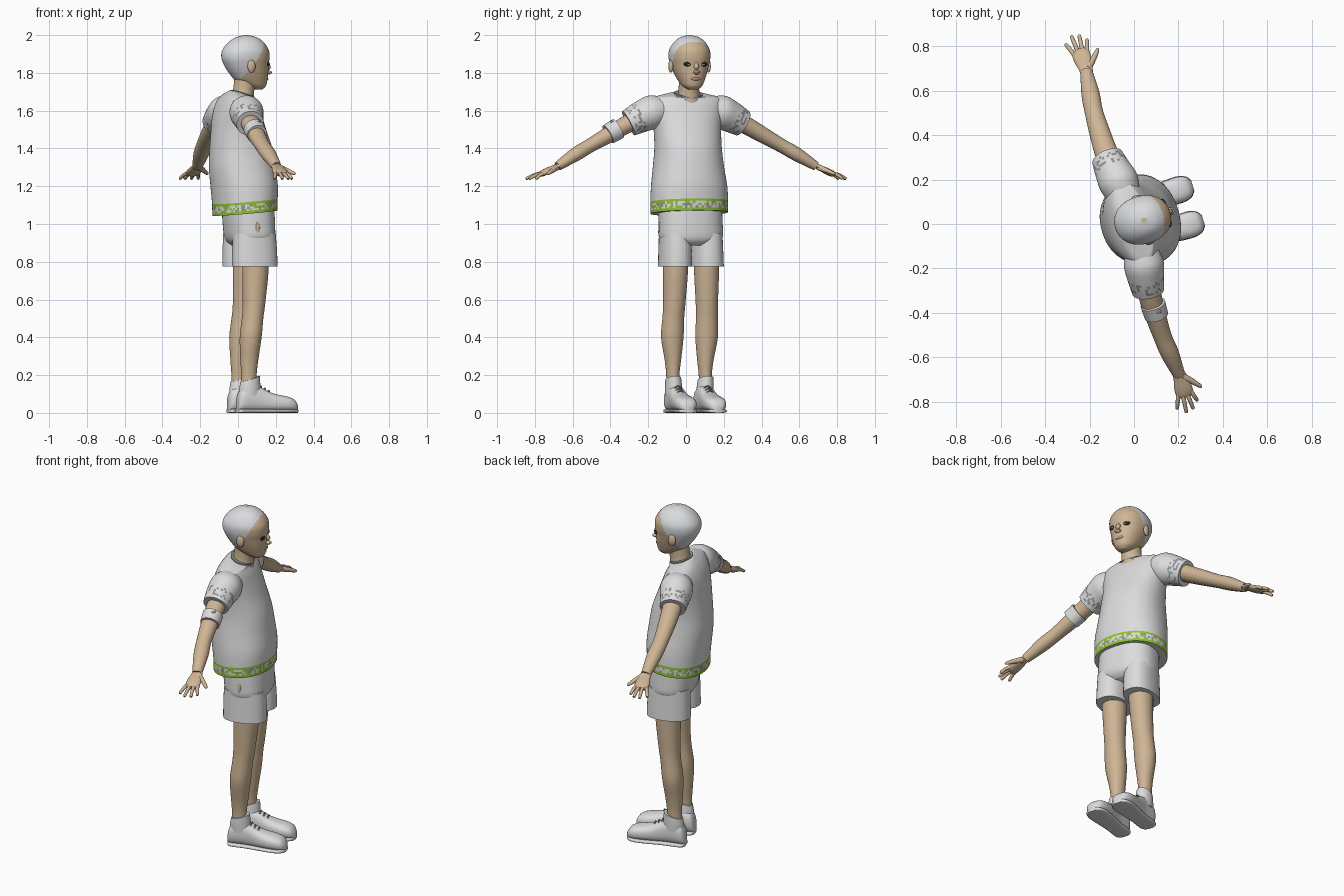
import bpy, bmesh, math, random
from mathutils import Vector, Matrix

random.seed(4)
if "Cube" in bpy.data.objects:
    bpy.data.objects.remove(bpy.data.objects["Cube"])

# The body is turned slightly: local +x is forward, local +y is the figure's left
PLACE = Matrix.Rotation(math.radians(17), 4, 'Z') @ Matrix.Translation((0, 0.006, 0))


def material(name, r, g, b):
    m = bpy.data.materials.new(name)
    m.use_nodes = True
    m.diffuse_color = (r, g, b, 1)
    bsdf = m.node_tree.nodes["Principled BSDF"]
    bsdf.inputs["Base Color"].default_value = (r, g, b, 1)
    bsdf.inputs["Roughness"].default_value = 0.8
    return m


WHITE = material("white cloth", .72, .72, .73)
HAIR = material("pale grey hair", .70, .71, .73)
SKIN = material("skin", .62, .46, .30)
LIP = material("lip", .50, .32, .22)
GREEN = material("green trim", .28, .55, .03)
DARK = material("dark", .015, .014, .012)
GREY = material("grey", .30, .30, .31)


def finish(name, bm, mats):
    bmesh.ops.recalc_face_normals(bm, faces=bm.faces)
    me = bpy.data.meshes.new(name)
    bm.to_mesh(me)
    bm.free()
    for m in mats:
        me.materials.append(m)
    me.polygons.foreach_set("use_smooth", [True] * len(me.polygons))
    me.set_sharp_from_angle(angle=math.radians(50))
    ob = bpy.data.objects.new(name, me)
    bpy.context.collection.objects.link(ob)
    ob.matrix_world = PLACE
    return ob


def spline(a, b, c, d, t):
    return b + (c - a) * (t / 2) + (a - b * 2.5 + c * 2 - d / 2) * t * t + \
        ((b - c) * 1.5 + (d - a) / 2) * t ** 3


def loft(name, rings, mats, seg=32, sub=4, power=2.0, rule=None):
    """Skin smooth rings given as (centre, half axis, half axis)."""
    rings = [[Vector(v) for v in r] for r in rings]
    n, rows = len(rings), []
    for k in range(n - 1):
        near = [rings[max(0, min(n - 1, k + o))] for o in (-1, 0, 1, 2)]
        for s in range(sub):
            rows.append([spline(*(r[q] for r in near), s / sub) for q in range(3)])
    rows.append(rings[-1])
    bm, loops = bmesh.new(), []
    for c, u, v in rows:
        loop = []
        for i in range(seg):
            t = 2 * math.pi * i / seg
            x, y = [math.copysign(abs(w) ** (2 / power), w) for w in (math.cos(t), math.sin(t))]
            loop.append(bm.verts.new(c + u * x + v * y))
        loops.append(loop)
    for j in range(len(loops) - 1):
        for i in range(seg):
            k = (i + 1) % seg
            f = bm.faces.new((loops[j][i], loops[j][k], loops[j + 1][k], loops[j + 1][i]))
            if rule:
                f.material_index = rule(f.calc_center_median(), j, i)
    bm.faces.new(loops[0])
    bm.faces.new(loops[-1])
    return finish(name, bm, mats)


def upright(rows, s=1):
    """Rows of (z, forward, side, half depth, half width, tilt)."""
    return [((f, l * s, z), (a, 0, a * tilt), (0, b, 0)) for z, f, l, a, b, tilt in rows]


def tube(name, pts, mats, s=1, flat=1.0, **kw):
    """Tube through (x, y, z, radius), thinned vertically by flat."""
    P = [Vector((x, y * s, z)) for x, y, z, r in pts]
    rings = []
    for i, p in enumerate(P):
        t = (P[min(i + 1, len(P) - 1)] - P[max(i - 1, 0)]).normalized()
        u = Vector((0, 0, 1)).cross(t)
        u = u.normalized() if u.length > .01 else Vector((0, 1, 0))
        rings.append((p, u * pts[i][3], t.cross(u) * pts[i][3] * flat))
    return loft(name, rings, mats, **kw)


def blob(name, centre, size, mat):
    bm = bmesh.new()
    bmesh.ops.create_uvsphere(bm, u_segments=20, v_segments=12, radius=1,
                              matrix=Matrix.Translation(centre) @ Matrix.Diagonal((*size, 1)))
    return finish(name, bm, [mat])


# Head, with the hairline chosen by position
def hairline(c, j, i):
    edge = .06 + (c.z - 1.84) * (.6 if c.z > 1.84 else .8)
    return 0 if c.x > edge or c.z < 1.745 else 1


profile = [(1.712, .085, .135, .025), (1.73, .04, .153, .05), (1.76, -.01, .161, .068),
           (1.80, -.045, .165, .085), (1.84, -.07, .166, .098), (1.88, -.085, .171, .107),
           (1.92, -.08, .167, .105), (1.96, -.05, .142, .083), (1.987, -.01, .105, .052),
           (2.0, .035, .06, .01)]
loft("head", upright([(z, (b + f) / 2, 0, (f - b) / 2, w, 0) for z, b, f, w in profile]),
     [SKIN, HAIR], seg=72, sub=7, power=2.15, rule=hairline)
loft("neck", upright([(1.62, .02, 0, .07, .08, 0), (1.69, .03, 0, .057, .056, 0),
                      (1.78, .045, 0, .06, .057, 0)]), [SKIN])
tube("nose", [(.158, 0, 1.855, .008), (.172, 0, 1.825, .012), (.174, 0, 1.808, .017),
              (.166, 0, 1.797, .012)], [SKIN], seg=16)
blob("lips", (.157, 0, 1.768), (.010, .026, .009), LIP)
for s, side in ((1, "left"), (-1, "right")):
    blob(side + "_eye_lashes", (.153, .041 * s, 1.846), (.011, .025, .012), DARK)
    blob(side + "_eyeball", (.158, .041 * s, 1.844), (.008, .012, .006), GREY)
    blob(side + "_ear", (.045, .104 * s, 1.835), (.022, .012, .034), SKIN)

# Shirt body with a patterned hem
def hem_rule(c, j, i):
    level = c.z - .09 * c.x
    if level > 1.115:
        return 0
    if level < 1.066 or level > 1.107:
        return 1
    return random.choice((0, 0, 1, 2))


shirt = [(1.058, .04, .166, .205, .09), (1.12, .04, .167, .206, .09), (1.2, .036, .172, .202, .05),
         (1.3, .025, .172, .188, 0), (1.4, .018, .162, .178, 0), (1.5, .005, .14, .18, 0),
         (1.57, -.003, .122, .19, 0), (1.63, -.006, .10, .20, 0), (1.668, -.003, .078, .185, -.05),
         (1.683, .012, .068, .125, -.2), (1.687, .022, .064, .082, -.3)]
loft("shirt", upright([(z, f, 0, a, b, t) for z, f, a, b, t in shirt]),
     [WHITE, GREEN, GREY], seg=96, sub=6, power=2.2, rule=hem_rule)
loft("collar_edge", upright([(1.682, .024, 0, .063, .078, -.3),
                             (1.692, .024, 0, .062, .076, -.3)]), [GREY], sub=1)

# Shorts
loft("shorts_seat", upright([(.885, .067, 0, .09, .10, 0), (.92, .067, 0, .122, .165, 0),
                             (1.0, .062, 0, .13, .17, 0), (1.12, .055, 0, .13, .165, 0)]),
     [WHITE], seg=48, power=2.4)
blob("shorts_badge", (.06, -.169, .98), (.011, .005, .03), SKIN)


def cuff_rule(c, j, i):
    return random.choice((0, 0, 1)) if j >= 14 and j < 19 else 0


for s, side in ((1, "left"), (-1, "right")):
    loft(side + "_shorts_leg", upright([(.775, .068, .088, .122, .084, 0), (.86, .067, .087, .12, .082, 0),
                                        (.95, .065, .086, .115, .08, 0)], s), [WHITE], power=2.3)
    # Sleeve and arm
    tube(side + "_sleeve", [(-.005, .13, 1.6, .075), (-.01, .19, 1.592, .09), (-.02, .25, 1.567, .083),
                            (-.028, .315, 1.533, .072)], [WHITE, GREY], s, seg=40, sub=7, rule=cuff_rule)
    tube(side + "_arm", [(-.01, .2, 1.595, .055), (-.025, .33, 1.525, .052), (-.027, .43, 1.47, .047),
                         (-.025, .53, 1.415, .041), (-.016, .61, 1.37, .041), (-.004, .715, 1.306, .027)],
         [SKIN], s, flat=.9)
    # Hand with spread fingers
    tube(side + "_palm", [(-.006, .69, 1.32, .027), (-.003, .725, 1.303, .031), (-.004, .77, 1.282, .040),
                          (-.005, .80, 1.268, .039), (-.005, .815, 1.262, .028)], [SKIN], s, flat=.42)
    for k, (tip, reach) in enumerate(((-.057, .858), (-.022, .885), (.012, .878), (.04, .85))):
        root = -.033 + .019 * k
        tube(f"{side}_finger_{k + 1}", [(root, .795, 1.269, .0105),
                                        ((root + tip) / 2, (.795 + reach) / 2, 1.26, .0095),
                                        (tip, reach - .004, 1.241, .008), (tip, reach, 1.239, .003)],
             [SKIN], s, seg=12, sub=3)
    tube(side + "_thumb", [(.008, .725, 1.30, .017), (.042, .757, 1.284, .013),
                           (.07, .788, 1.268, .009), (.076, .797, 1.264, .003)], [SKIN], s, seg=12)
    # Leg
    loft(side + "_leg", upright([(.12, .035, .09, .042, .034, 0), (.2, .035, .09, .041, .034, 0),
                                 (.28, .037, .09, .048, .043, 0), (.4, .043, .095, .058, .06, 0),
                                 (.5, .054, .093, .057, .058, 0), (.58, .063, .09, .06, .059, 0),
                                 (.75, .072, .086, .07, .066, 0), (.85, .073, .086, .07, .066, 0)], s), [SKIN])
    # Shoe: body, sole, ankle collar and laces
    last = [(-.028, .022, .05), (-.022, .036, .09), (0, .046, .125), (.06, .046, .142), (.10, .047, .128),
            (.15, .052, .102), (.2, .057, .088), (.25, .057, .078), (.285, .045, .062), (.303, .022, .035)]
    loft(side + "_shoe", [((f, s * .082, h / 2 + .008), (0, w, 0), (0, 0, h / 2)) for f, w, h in last],
         [WHITE], power=2.5)
    loft(side + "_sole", [((f, s * .082, .01), (0, w + .003, 0), (0, 0, .01)) for f, w, h in last],
         [WHITE], power=4)
    loft(side + "_shoe_collar", upright([(.09, .04, .086, .06, .045, .1), (.14, .04, .088, .057, .044, .2),
                                         (.18, .042, .09, .052, .041, .3)], s), [WHITE])
    for k in range(3):
        x, z = .098 + .022 * k, .142 - .012 * k
        tube(f"{side}_lace_{k + 1}", [(x, (.082 - .034) * s, z - .026, .004), (x + .006, .082 * s, z, .004),
                                      (x, (.082 + .034) * s, z - .026, .004)], [GREY], seg=8)

# Armband with a small stud on the right arm
tube("armband", [(-.024, .375, 1.505, .057), (-.024, .43, 1.475, .054)], [WHITE], -1, sub=2)
blob("armband_stud", (-.01, -.41, 1.541), (.014, .014, .008), GREY)
